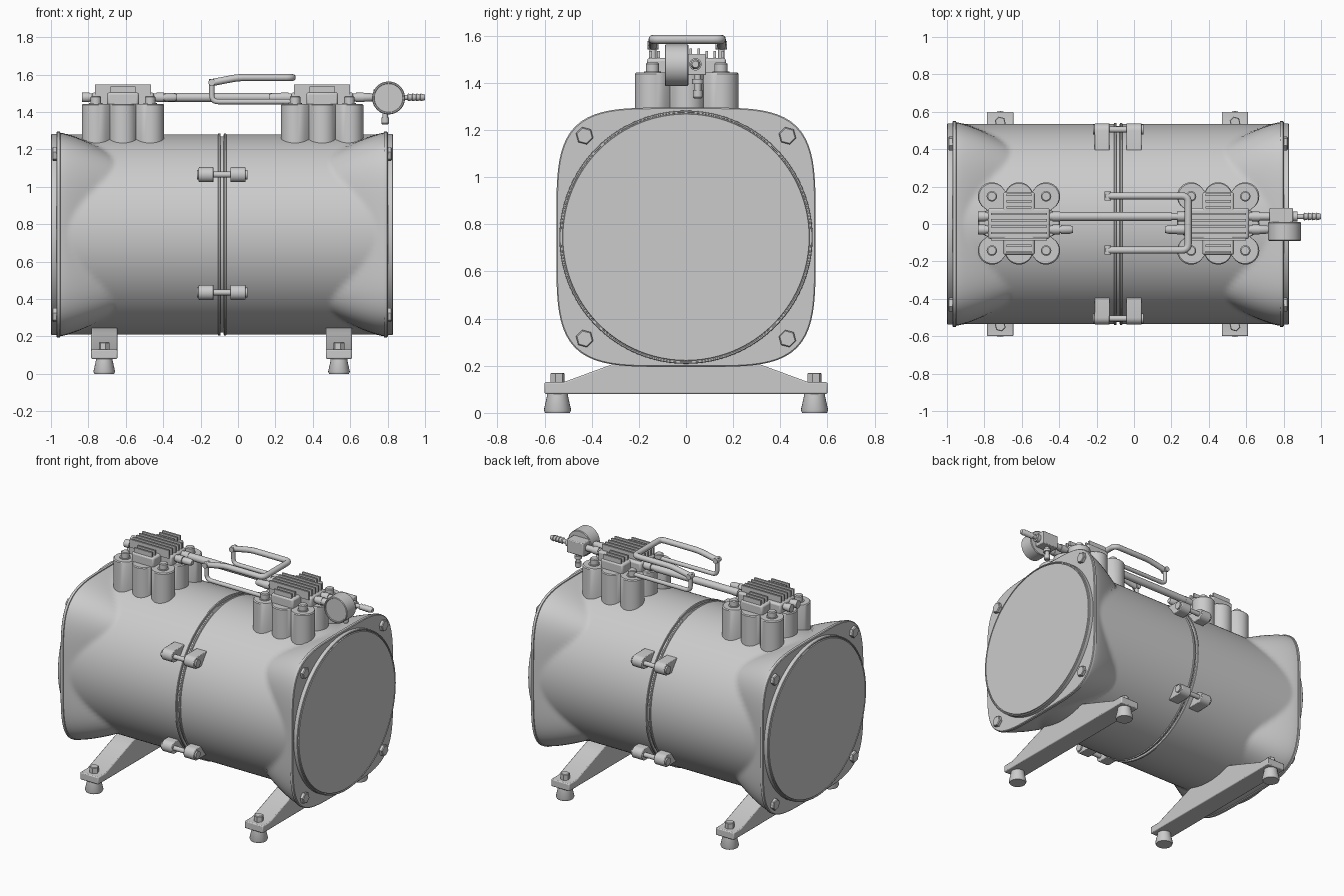
import bpy, bmesh, math
from mathutils import Vector

if "Cube" in bpy.data.objects:
    bpy.data.objects.remove(bpy.data.objects["Cube"])

CX, CZ, R = -0.085, 0.745, 0.535   # tank centre and radius


def finish(ob, angle=35):
    bpy.ops.object.select_all(action='DESELECT')
    ob.select_set(True)
    bpy.context.view_layer.objects.active = ob
    bpy.ops.object.shade_smooth_by_angle(angle=math.radians(angle))
    return ob


def loft(name, rings, angle=35):
    """Skin a list of equal-length point rings and cap both ends."""
    bm = bmesh.new()
    loops = [[bm.verts.new(p) for p in ring] for ring in rings]
    n = len(loops[0])
    for a, b in zip(loops, loops[1:]):
        for i in range(n):
            j = (i + 1) % n
            bm.faces.new((a[i], a[j], b[j], b[i]))
    bm.faces.new(loops[0])
    bm.faces.new(loops[-1])
    bmesh.ops.recalc_face_normals(bm, faces=bm.faces)
    me = bpy.data.meshes.new(name)
    bm.to_mesh(me)
    bm.free()
    ob = bpy.data.objects.new(name, me)
    bpy.context.collection.objects.link(ob)
    return finish(ob, angle)


def lathe(name, origin, axis, profile, n=24):
    """Revolve (distance, radius) pairs about an axis."""
    ax = Vector(axis).normalized()
    u = ax.orthogonal().normalized()
    v = ax.cross(u)
    o = Vector(origin)
    ang = [2 * math.pi * i / n for i in range(n)]
    return loft(name, [[o + ax * d + (u * math.cos(a) + v * math.sin(a)) * r for a in ang]
                       for d, r in profile])


def prism(name, pts, axis, lo, hi, bevel=0):
    """Extrude a 2D outline along x (points are y,z) or z (points are x,y)."""
    place = (lambda p, h: (h, p[0], p[1])) if axis == 'x' else (lambda p, h: (p[0], p[1], h))
    ob = loft(name, [[place(p, h) for p in pts] for h in (lo, hi)])
    if bevel:
        m = ob.modifiers.new('bevel', 'BEVEL')
        m.width, m.segments = bevel, 2
    return ob


def box(name, x0, x1, y0, y1, z0, z1, bevel=0):
    return prism(name, [(x0, y0), (x1, y0), (x1, y1), (x0, y1)], 'z', z0, z1, bevel)


def tube(name, pts, r, cyclic=False):
    cu = bpy.data.curves.new(name, 'CURVE')
    cu.dimensions, cu.bevel_depth, cu.bevel_resolution, cu.use_fill_caps = '3D', r, 4, True
    sp = cu.splines.new('POLY')
    sp.points.add(len(pts) - 1)
    for q, p in zip(sp.points, pts):
        q.co = (*p, 1)
    ob = bpy.data.objects.new(name, cu)
    bpy.context.collection.objects.link(ob)
    return ob


def rounded(pts, r, n=5):
    """Round the inner corners of a path."""
    P = [Vector(p) for p in pts]
    out = [P[0]]
    for a, b, c in zip(P, P[1:], P[2:]):
        s, e = b + (a - b).normalized() * r, b + (c - b).normalized() * r
        out += [s.lerp(b, i / n).lerp(b.lerp(e, i / n), i / n) for i in range(n + 1)]
    return out + [P[-1]]


# Tank halves: round at the seam, flaring to a rounded-square flange
ANG = [2 * math.pi * i / 128 for i in range(128)]


def squircle(a, h=0.55, n=4.4):
    return h * (abs(math.cos(a)) ** n + abs(math.sin(a)) ** n) ** (-1 / n)


def flare(a, d):
    t = max(0, (0.865 - d) / 0.29)
    return max(R, squircle(a) - 0.006 - 0.124 * t ** 1.3)


for s, side in ((-1, 'left'), (1, 'right')):
    stations = [(0.0, lambda a: 0.525), (0.008, lambda a: 0.525), (0.009, lambda a: 0.538),
                (0.012, lambda a: 0.541), (0.02, lambda a: 0.541), (0.023, lambda a: R)]
    stations += [(d, lambda a, d=d: flare(a, d)) for d in [0.54 + 0.325 * i / 20 for i in range(21)]]
    stations += [(0.866, squircle), (0.882, squircle), (0.886, lambda a: squircle(a) - 0.005)]
    loft(side + '_tank_half', [[(CX + s * d, f(a) * math.cos(a), CZ + f(a) * math.sin(a)) for a in ANG]
                               for d, f in stations])
    lathe(side + '_end_cover', (CX, 0, CZ), (s, 0, 0),
          [(0.87, 0.537), (0.911, 0.537), (0.914, 0.534), (0.914, 0.529), (0.908, 0.528),
           (0.908, 0.524), (0.915, 0.522)], 96)
    for y in (-0.43, 0.43):
        for z in (-0.43, 0.43):
            lathe(side + '_flange_bolt', (CX + s * 0.87, y, CZ + z), (s, 0, 0),
                  [(0, 0.038), (0.033, 0.038), (0.038, 0.033)], 6)

# Clamps across the seam
for sy in (-1, 1):
    for z, sz in ((0.435, -1), (1.065, 1)):
        for x0, x1 in ((-0.21, -0.13), (-0.04, 0.04)):
            tip = [(0.5 + 0.038 * math.cos(a), 0.04 * math.sin(a))
                   for a in [math.pi * (i / 10 - 0.5) for i in range(11)]]
            prof = [(0.38, -0.04)] + tip + [(0.38, 0.04)]
            prism('clamp_lug', [(sy * y, z + dz) for y, dz in prof], 'x', x0, x1, 0.004)
        lathe('clamp_pin', (-0.22, sy * 0.505, z), (1, 0, 0),
              [(0, 0.026), (0.025, 0.026), (0.025, 0.016), (0.245, 0.016), (0.245, 0.026), (0.27, 0.026)], 16)

# Cross supports with rubber feet
half = [(0.6, 0.08), (0.6, 0.13), (0.52, 0.13), (0.28, 0.218), (0.2, 0.246)]
for x in (-0.715, 0.54):
    prism('cross_support', half + [(-y, z) for y, z in reversed(half)], 'x', x - 0.07, x + 0.07, 0.006)
    for y in (-0.545, 0.545):
        lathe('rubber_foot', (x, y, 0), (0, 0, 1), [(0, 0.053), (0.012, 0.058), (0.07, 0.045), (0.085, 0.045)])
        lathe('foot_bolt', (x, y, 0.12), (0, 0, 1), [(0, 0.03), (0.046, 0.03), (0.05, 0.026)], 6)

# Pump heads: lobed block, finned cap, bolts and pipe fittings
lobes = [(i * 0.145, j * 0.145, 0.075) for i in (-1, 0, 1) for j in (-1, 0, 1) if i or j]


def lobe_radius(a):
    best = 0.1
    for cx, cy, r in lobes:
        b = cx * math.cos(a) + cy * math.sin(a)
        k = b * b - cx * cx - cy * cy + r * r
        if k > 0:
            best = max(best, b + math.sqrt(k))
    return best


outline = [(lobe_radius(a) * math.cos(a), lobe_radius(a) * math.sin(a)) for a in ANG]
for hx, side in ((-0.615, 'left'), (0.45, 'right')):
    loft(side + '_head_block', [[(hx + x * k, 0.003 + y * k, z) for x, y in outline]
                                for z, k in ((1.232, 1), (1.437, 1), (1.443, 0.975))], 30)
    box(side + '_cap_long', hx - 0.165, hx + 0.165, -0.08, 0.085, 1.43, 1.505, 0.012)
    box(side + '_cap_wide', hx - 0.085, hx + 0.085, -0.165, 0.17, 1.43, 1.505, 0.012)
    for i in range(10):
        y = 0.003 + (i - 4.5) * 0.034
        w = 0.15 if abs(y) < 0.085 else 0.068
        box(side + '_cooling_fin', hx - w, hx + w, y - 0.006, y + 0.006, 1.49, 1.546 if w > 0.1 else 1.535)
    for x in (-0.145, 0.145):
        for y in (-0.142, 0.148):
            lathe(side + '_head_bolt', (hx + x, y, 1.435), (0, 0, 1),
                  [(0, 0.036), (0.012, 0.036), (0.012, 0.028), (0.045, 0.028), (0.05, 0.022)], 16)
    for s in (-1, 1):
        for y in (0.04, -0.03):
            lathe(side + '_pipe_fitting', (hx + s * 0.12, y, 1.478), (s, 0, 0),
                  [(0, 0.022), (0.06, 0.022), (0.06, 0.026), (0.1, 0.026)], 16)

# Transfer pipe and short stubs
lathe('transfer_pipe', (-0.45, 0.04, 1.478), (1, 0, 0),
      [(0, 0.019), (0.05, 0.019), (0.05, 0.024), (0.65, 0.024), (0.65, 0.019), (0.76, 0.019)])
for x0, s in ((-0.44, 1), (0.28, -1), (0.61, 1)):
    lathe('pipe_stub', (x0, -0.03, 1.478), (s, 0, 0),
          [(0, 0.019), (0.05, 0.019), (0.05, 0.024), (0.1, 0.022), (0.115, 0.016)], 16)

# Carrying handle: folded grip on two side rods
grip = [(-0.14, -0.14, 1.557), (0.0, -0.14, 1.584), (0.29, -0.14, 1.584),
        (0.29, 0.15, 1.584), (0.0, 0.15, 1.584), (-0.14, 0.15, 1.557)]
tube('handle_grip', rounded(grip, 0.035), 0.019)
for y in (-0.14, 0.15):
    tube('handle_side_rod', rounded([(-0.14, y, 1.575), (-0.14, y, 1.455), (0.31, y, 1.455)], 0.035), 0.014)
    lathe('handle_pivot', (-0.14, y - 0.024, 1.558), (0, 1, 0), [(0, 0.018), (0.048, 0.018)], 16)

# Pressure gauge, outlet manifold, drain and hose barb
lathe('outlet_pipe', (0.55, 0.04, 1.478), (1, 0, 0), [(0, 0.021), (0.2, 0.021)])
box('manifold_block', 0.725, 0.85, 0.005, 0.085, 1.432, 1.522, 0.005)
lathe('pressure_gauge', (0.805, 0.01, 1.475), (0, -1, 0),
      [(0, 0.084), (0.004, 0.088), (0.096, 0.088), (0.1, 0.084), (0.1, 0.078), (0.094, 0.076)], 48)
lathe('drain_valve', (0.787, 0.05, 1.44), (0, 0, -1),
      [(0, 0.014), (0.025, 0.014), (0.025, 0.024), (0.045, 0.024), (0.045, 0.015), (0.07, 0.015),
       (0.07, 0.021), (0.1, 0.021), (0.106, 0.016)], 16)
barb = [(0, 0.026), (0.03, 0.026), (0.03, 0.014), (0.06, 0.014)]
for i in range(4):
    barb += [(0.065 + i * 0.022, 0.021), (0.085 + i * 0.022, 0.016)]
lathe('hose_barb', (0.845, 0.04, 1.478), (1, 0, 0), barb + [(0.155, 0.014)], 20)
